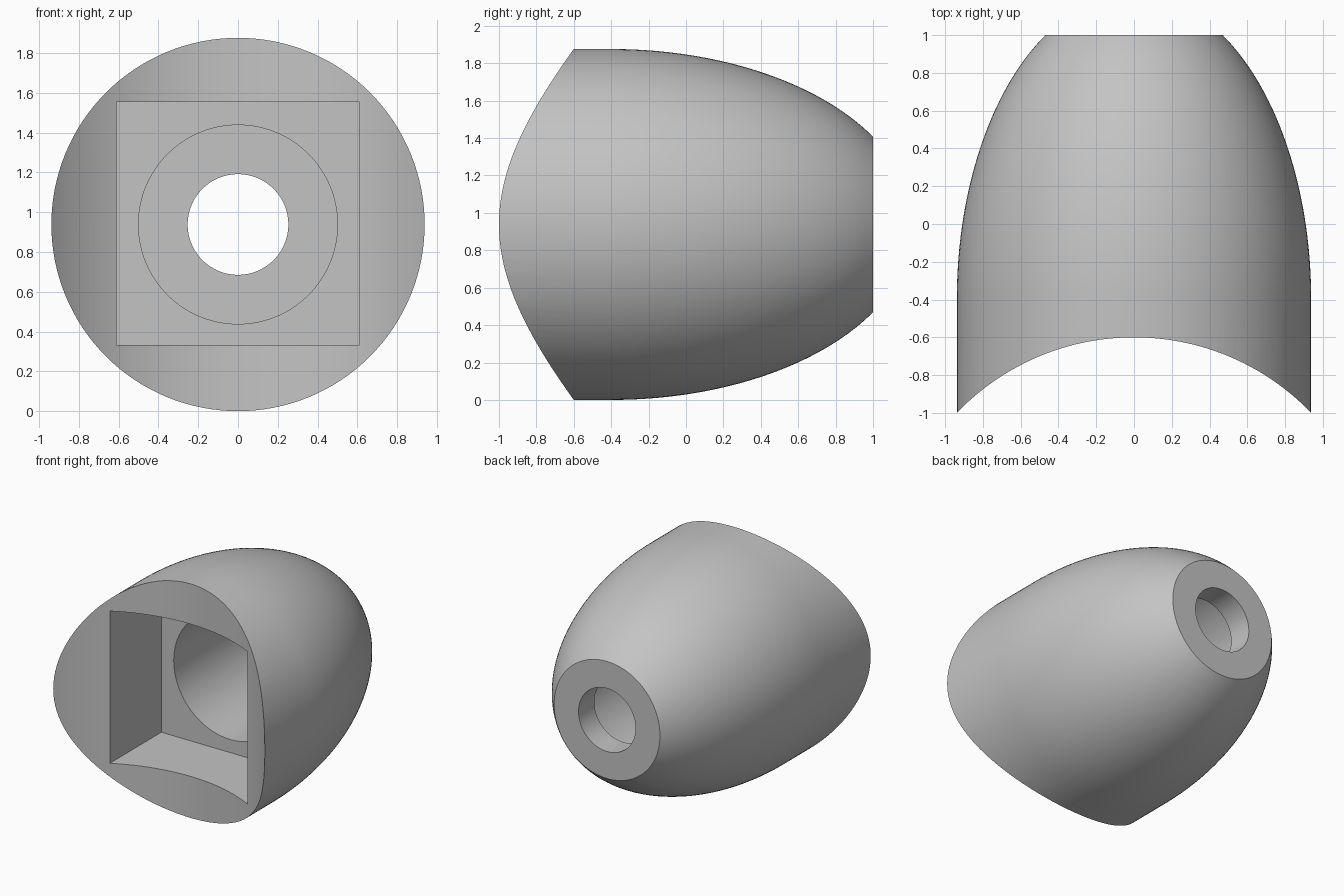
import bpy, bmesh, math
from mathutils import Matrix, Vector

cube = bpy.data.objects.get("Cube")
if cube:
    bpy.data.objects.remove(cube, do_unlink=True)

R = 0.938                      # largest body radius, also the axis height
BORE, HOLE = 0.5, 0.253        # inner radii
POCKET_BACK, BORE_END = -0.1, 0.8
SADDLE_R = (R * R + 0.4 * 0.4) / 0.8

grey = bpy.data.materials.new("light grey")
grey.use_nodes = True
colour = (0.55, 0.55, 0.55, 1)
grey.diffuse_color = colour
grey.node_tree.nodes["Principled BSDF"].inputs["Base Color"].default_value = colour


def make_object(name, bm):
    bmesh.ops.recalc_face_normals(bm, faces=bm.faces)
    mesh = bpy.data.meshes.new(name)
    bm.to_mesh(mesh)
    bm.free()
    mesh.materials.append(grey)
    obj = bpy.data.objects.new(name, mesh)
    bpy.context.collection.objects.link(obj)
    return obj


def lathe(name, profile, steps=128):
    """Turn (y, radius) points around the horizontal axis at z = R."""
    bm = bmesh.new()
    verts = [bm.verts.new((r, y, R)) for y, r in profile]
    edges = [bm.edges.new(pair) for pair in zip(verts, verts[1:])]
    bmesh.ops.spin(bm, geom=verts + edges, cent=(0, 0, R), axis=(0, 1, 0),
                   angle=math.tau, steps=steps, use_duplicate=False)
    bmesh.ops.remove_doubles(bm, verts=bm.verts, dist=1e-5)
    return make_object(name, bm)


def cut(target, cutter):
    cutter.hide_render = True
    mod = target.modifiers.new("cut", 'BOOLEAN')
    mod.operation, mod.solver, mod.object = 'DIFFERENCE', 'EXACT', cutter
    bpy.context.view_layer.objects.active = target
    bpy.ops.object.modifier_apply(modifier=mod.name)
    bpy.data.objects.remove(cutter, do_unlink=True)


# Rounded body: straight front, elliptical taper, stepped bore from the back
taper = [-0.4 + 1.4 * i / 32 for i in range(33)]
outer = [(y, R * math.sqrt(1 - ((y + 0.4) / 1.617) ** 2)) for y in taper]
profile = ([(-1.1, 0), (-1.1, R)] + outer +
           [(1, HOLE), (BORE_END, HOLE), (BORE_END, BORE),
            (POCKET_BACK - 0.1, BORE), (POCKET_BACK - 0.1, 0)])
body = lathe("tapered_socket_body", profile)

# Concave front: upright cylinder
bm = bmesh.new()
bmesh.ops.create_cone(bm, cap_ends=True, segments=256, radius1=SADDLE_R,
                      radius2=SADDLE_R, depth=4,
                      matrix=Matrix.Translation((0, -0.6 - SADDLE_R, R)))
cut(body, make_object("saddle_cutter", bm))

# Square pocket that opens into the bore
bm = bmesh.new()
bmesh.ops.create_cube(bm, size=1)
bmesh.ops.scale(bm, verts=bm.verts, vec=Vector((1.22, 1.5, 1.22)))
bmesh.ops.translate(bm, verts=bm.verts, vec=Vector((0, POCKET_BACK - 0.75, R + 0.005)))
cut(body, make_object("pocket_cutter", bm))

# Smooth round surfaces, keep rims sharp
bpy.ops.object.select_all(action='DESELECT')
body.select_set(True)
bpy.context.view_layer.objects.active = body
bpy.ops.object.shade_smooth_by_angle(angle=math.radians(25))
